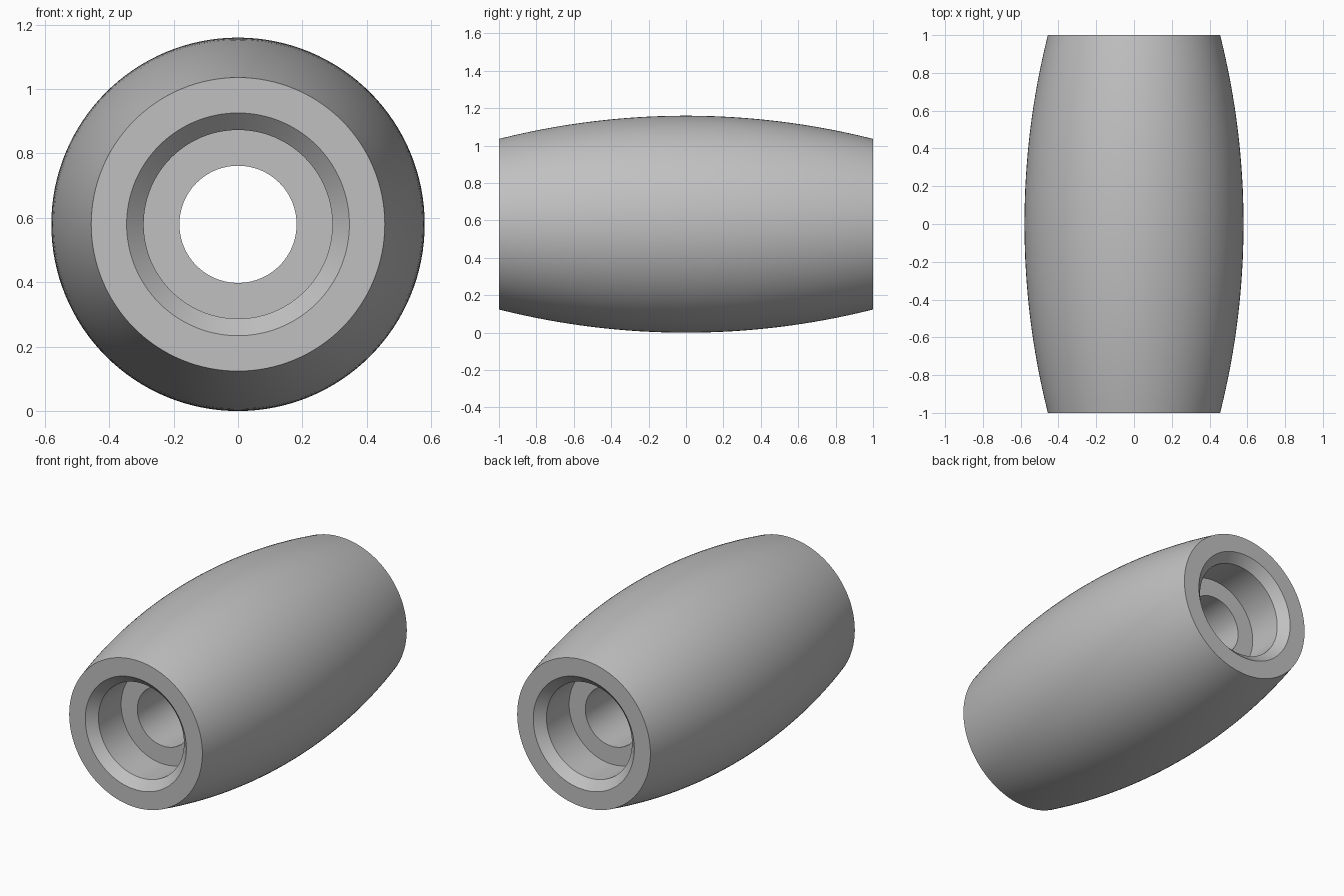
import bpy, bmesh, math
from mathutils import Vector, Matrix

cube = bpy.data.objects.get("Cube")
if cube:
    bpy.data.objects.remove(cube, do_unlink=True)

SEGMENTS = 128
R_MID, R_END = 0.58, 0.456        # barrel radii
R_CHAMFER, R_POCKET, R_BORE = 0.346, 0.293, 0.182
CHAMFER, POCKET = 0.053, 0.275    # depths from each end face

# Plain grey
grey = bpy.data.materials.new("grey")
grey.use_nodes = True
colour = (0.53, 0.53, 0.53, 1)
grey.diffuse_color = colour
grey.node_tree.nodes["Principled BSDF"].inputs["Base Color"].default_value = colour


def barrel_radius(y):
    """Circular arc bulging from R_END at the ends to R_MID in the middle."""
    sag = R_MID - R_END
    arc = (1 + sag * sag) / (2 * sag)
    return R_MID - arc + math.sqrt(arc * arc - y * y)


# Closed half section (radius, y): outer arc, then stepped bore back again
steps = 32
outer = [(barrel_radius(y), y) for y in (-1 + 2 * i / steps for i in range(steps + 1))]
recess = [(R_CHAMFER, 1), (R_POCKET, 1 - CHAMFER), (R_POCKET, 1 - POCKET), (R_BORE, 1 - POCKET)]
section = outer + recess + [(r, -y) for r, y in reversed(recess)]

# Turn the section around the y axis
bm = bmesh.new()
verts = [bm.verts.new((r, y, 0)) for r, y in section]
edges = [bm.edges.new((a, b)) for a, b in zip(verts, verts[1:] + verts[:1])]
bmesh.ops.spin(bm, geom=verts + edges, cent=(0, 0, 0), axis=(0, 1, 0),
               angle=math.tau, steps=SEGMENTS, use_merge=True)
bmesh.ops.remove_doubles(bm, verts=bm.verts, dist=1e-5)
bmesh.ops.recalc_face_normals(bm, faces=bm.faces)
bmesh.ops.translate(bm, verts=bm.verts, vec=(0, 0, R_MID))

mesh = bpy.data.meshes.new("barrel_roller")
bm.to_mesh(mesh)
bm.free()
mesh.materials.append(grey)
roller = bpy.data.objects.new("barrel_roller", mesh)
bpy.context.collection.objects.link(roller)

# Smooth curved walls, crisp rims
bpy.ops.object.select_all(action="DESELECT")
roller.select_set(True)
bpy.context.view_layer.objects.active = roller
bpy.ops.object.shade_smooth_by_angle(angle=math.radians(30))
